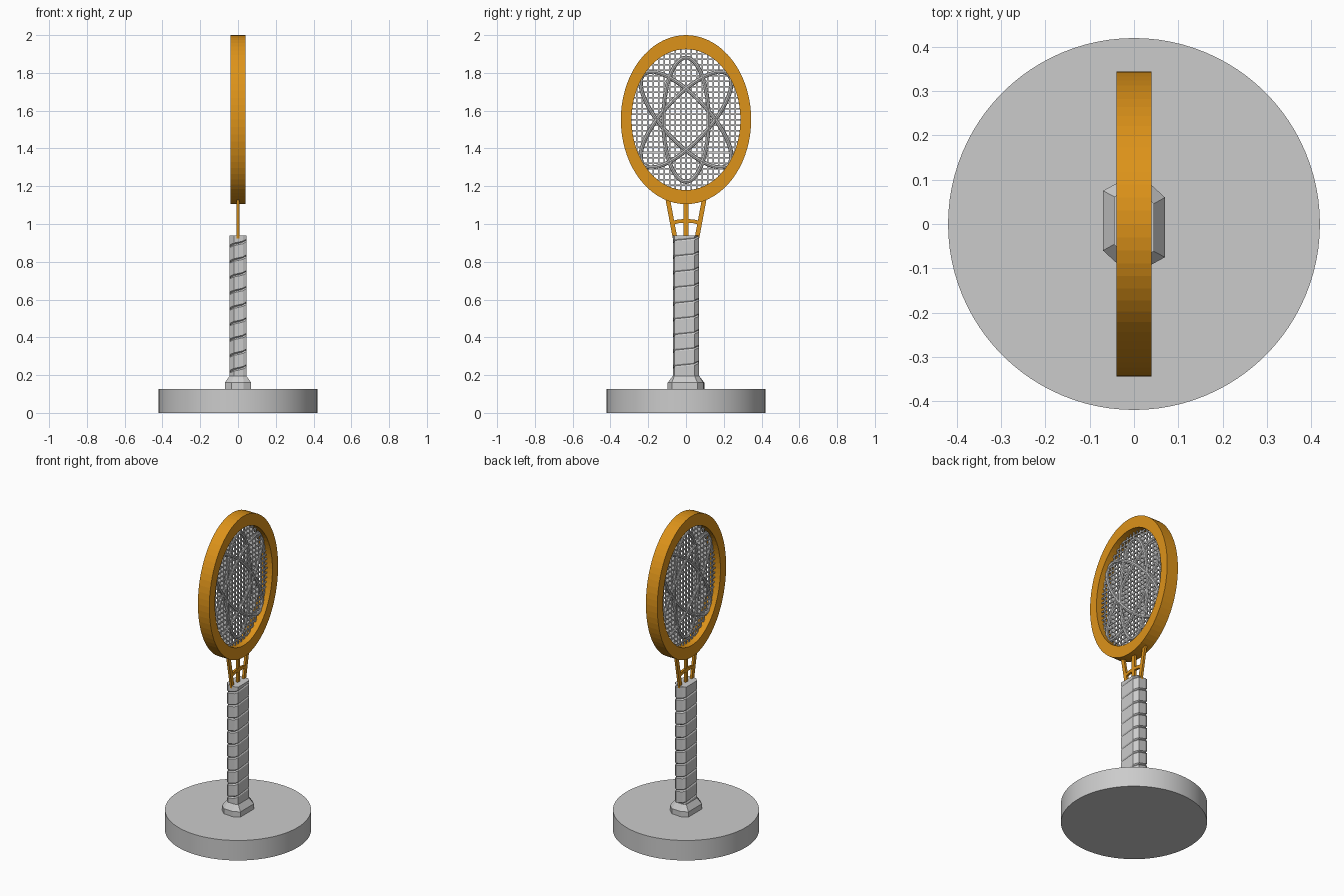
import bpy, bmesh, math
from mathutils import Vector

if "Cube" in bpy.data.objects:
    bpy.data.objects.remove(bpy.data.objects["Cube"])

ZC = 1.5525                      # centre height of the racket head
orange = bpy.data.materials.new("orange")
orange.diffuse_color = (0.72, 0.29, 0.01, 1)
orange.use_nodes = True
orange.node_tree.nodes["Principled BSDF"].inputs["Base Color"].default_value = orange.diffuse_color


def finish(bm, name, mat=None, smooth=False):
    bmesh.ops.recalc_face_normals(bm, faces=bm.faces[:])
    me = bpy.data.meshes.new(name)
    bm.to_mesh(me)
    bm.free()
    ob = bpy.data.objects.new(name, me)
    bpy.context.collection.objects.link(ob)
    if mat:
        me.materials.append(mat)
    if smooth:
        bpy.ops.object.select_all(action='DESELECT')
        bpy.context.view_layer.objects.active = ob
        ob.select_set(True)
        bpy.ops.object.shade_smooth_by_angle(angle=math.radians(40))
    return ob


def loft(bm, loops, closed=False):
    """Skin a list of equal-length point loops; cap the ends unless closed."""
    rows = [[bm.verts.new(p) for p in loop] for loop in loops]
    n = len(rows[0])
    for i in range(len(rows) if closed else len(rows) - 1):
        a, b = rows[i], rows[(i + 1) % len(rows)]
        for j in range(n):
            k = (j + 1) % n
            bm.faces.new((a[j], a[k], b[k], b[j]))
    if not closed:
        bm.faces.new(rows[0])
        bm.faces.new(rows[-1])


def bar(bm, path, wy, wx):
    """Flat strip following (y, z) points, widths wy (in plane) and wx."""
    loops = []
    for i, (y, z) in enumerate(path):
        p, q = path[max(i - 1, 0)], path[min(i + 1, len(path) - 1)]
        d = Vector((q[0] - p[0], q[1] - p[1])).normalized()
        ny, nz = -d.y * wy / 2, d.x * wy / 2
        loops.append([(sx * wx / 2, y + s * ny, z + s * nz)
                      for sx, s in ((1, 1), (-1, 1), (-1, -1), (1, -1))])
    loft(bm, loops)


def octagon(half):
    return half + [(-x, -y) for x, y in half]


# Round base
bm = bmesh.new()
ring = [(0.42 * math.cos(t), 0.42 * math.sin(t)) for t in (i * math.tau / 96 for i in range(96))]
loft(bm, [[(x, y, z) for x, y in ring] for z in (0, 0.127)])
finish(bm, "base", smooth=True)

# Flared octagonal pommel
butt = octagon([(.07, -.075), (.07, .06), (.035, .092), (-.03, .097)])
grip = octagon([(.045, -.062), (.045, .046), (.022, .070), (-.026, .070)])
bm = bmesh.new()
loft(bm, [[(x, y, z) for x, y in o] for o, z in ((butt, .12), (butt, .16), (grip, .195))])
finish(bm, "pommel")

# Handle wrapped in a helical band with grooves, trimmed flat at both ends
bm = bmesh.new()
pitch, z0 = 0.083, 0.0
prev = None
for s in range(8 * 14):
    x, y = grip[s % 8]
    z = z0 + pitch * s / 8
    row = [bm.verts.new((x * f, y * f, z + dz))
           for f, dz in ((.90, 0), (1, .007), (1, pitch - .007), (.90, pitch))]
    if prev:
        for j in range(3):
            bm.faces.new((prev[j], row[j], row[j + 1], prev[j + 1]))
    prev = row
bmesh.ops.remove_doubles(bm, verts=bm.verts[:], dist=1e-5)
for z, d in ((0.185, -1), (0.94, 1)):
    bmesh.ops.bisect_plane(bm, geom=bm.verts[:] + bm.edges[:] + bm.faces[:],
                           plane_co=(0, 0, z), plane_no=(0, 0, d), clear_outer=True)
bmesh.ops.holes_fill(bm, edges=[e for e in bm.edges if e.is_boundary], sides=0)
finish(bm, "handle_wrap")

# Throat struts and cross brace
bm = bmesh.new()
bar(bm, [(0, .92), (0, 1.13)], .024, .014)
for s in (-1, 1):
    bar(bm, [(s * .057, .92), (s * .098, 1.14)], .024, .014)
bar(bm, [(-.078, 1.005), (-.04, 1.014), (0, 1.017), (.04, 1.014), (.078, 1.005)], .02, .014)
finish(bm, "throat", orange)

# Oval head frame
bm = bmesh.new()
loft(bm, [[(x, a * math.sin(t), ZC + b * math.cos(t)) for t in (i * math.tau / 72 for i in range(72))]
          for x, a, b in ((.04, .345, .4475), (-.04, .345, .4475), (-.04, .288, .373), (.04, .288, .373))],
     closed=True)
finish(bm, "head_frame", orange)

# Square wire grid reaching into the frame
bm = bmesh.new()
A, B, step = .305, .395, .029
for i in range(-10, 11):
    y = i * step
    if abs(y) < .285:
        h = B * math.sqrt(1 - (y / A) ** 2)
        bar(bm, [(y, ZC - h), (y, ZC + h)], .008, .008)
for i in range(-13, 14):
    z = i * step
    if abs(z) < .37:
        w = A * math.sqrt(1 - (z / B) ** 2)
        bar(bm, [(-w, ZC + z), (w, ZC + z)], .008, .008)
finish(bm, "wire_grid")

# Three crossing oval loops
for name, deg in (("upright", 0), ("left", 43), ("right", -43)):
    rot, loops = math.radians(deg), []
    for i in range(64):
        t = i * math.tau / 64
        p = Vector((.12 * math.sin(t), .328 * math.cos(t)))
        n = Vector((.328 * math.sin(t), .12 * math.cos(t))).normalized()
        loop = []
        for k in range(8):
            u = k * math.tau / 8
            q = p + n * .011 * math.cos(u)
            loop.append((.011 * math.sin(u), q.x * math.cos(rot) - q.y * math.sin(rot),
                         ZC + q.x * math.sin(rot) + q.y * math.cos(rot)))
        loops.append(loop)
    bm = bmesh.new()
    loft(bm, loops, closed=True)
    finish(bm, "oval_loop_" + name, smooth=True)
